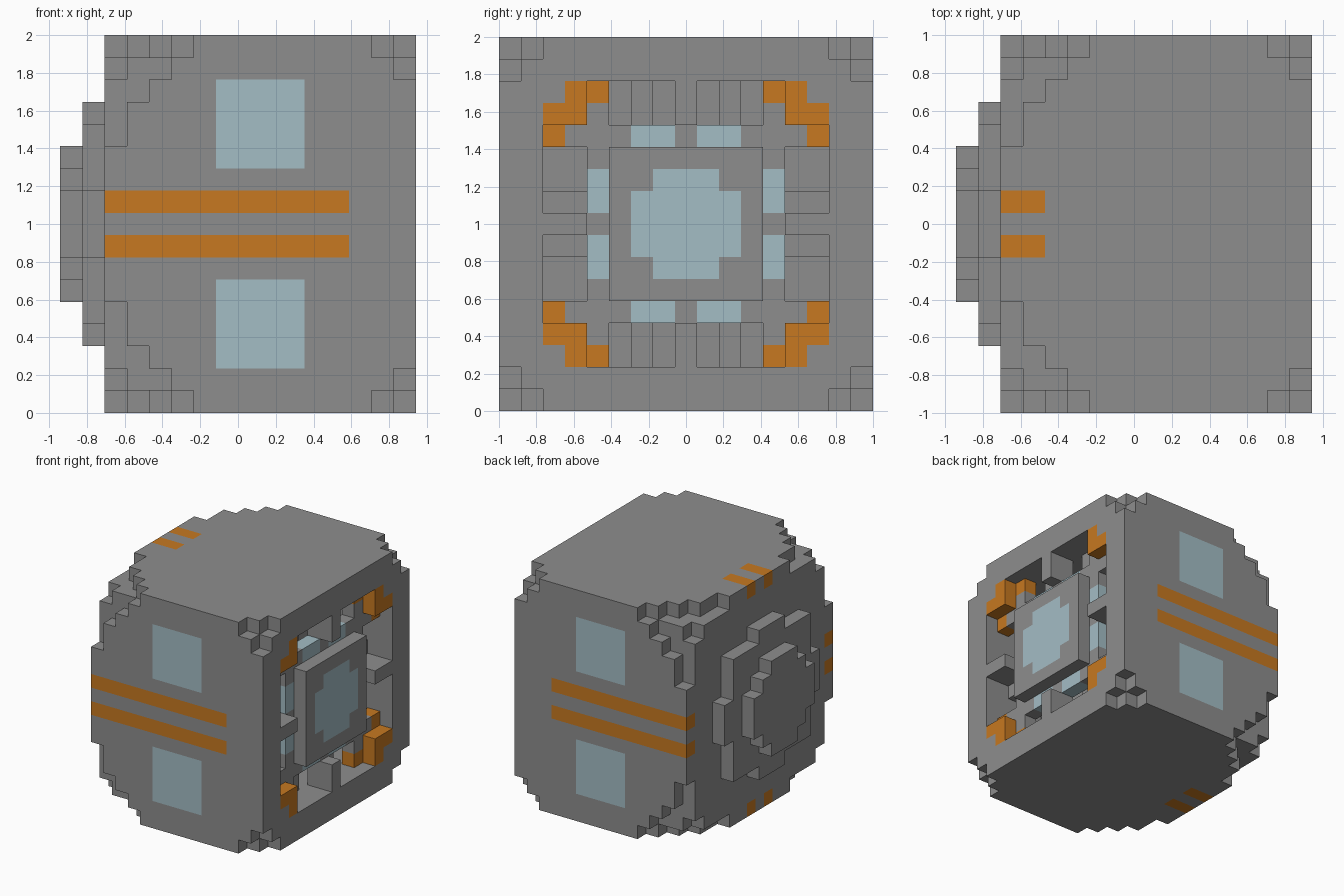
import bpy
import bmesh

U = 2 / 17          # size of one block
NX, N = 16, 17      # blocks along x, and along y and z

if "Cube" in bpy.data.objects:
    bpy.data.objects.remove(bpy.data.objects["Cube"], do_unlink=True)


def material(name, rgb):
    mat = bpy.data.materials.new(name)
    mat.use_nodes = True
    mat.diffuse_color = (*rgb, 1)
    mat.node_tree.nodes["Principled BSDF"].inputs["Base Color"].default_value = (*rgb, 1)
    return mat


MATERIALS = [material("grey hull", (0.27, 0.27, 0.27)),
             material("orange trim", (0.57, 0.19, 0.015)),
             material("pale blue glass", (0.37, 0.51, 0.56))]
GREY, ORANGE, GLASS = range(3)

parts = {}          # part name -> {block: colour}


def edge(v):
    """Distance in blocks from the nearer end of the y or z axis."""
    return min(v, N - 1 - v)


def off(v):
    """Distance in blocks from the middle of the y or z axis."""
    return abs(v - N // 2)


def add(part, layers, rule):
    """Fill the blocks of the given x layers for which rule gives a colour."""
    blocks = parts.setdefault(part, {})
    for i in layers:
        for j in range(N):
            for k in range(N):
                colour = rule(i, j, k)
                if colour is not None:
                    blocks[i, j, k] = colour


# Corner steps: rows removed at each corner, per layer from either end
RIGHT_STEPS = [(5, 2, 1, 1, 1), (3, 1, 1), (2, 1), (1,)]
LEFT_STEPS = [(2, 1), (1,)]


def chipped(steps, a, b):
    return b < len(steps) and a < steps[b]


def hull(i, j, k):
    a, b = edge(j), edge(k)
    d, e = i - 2, NX - 1 - i
    if d < len(RIGHT_STEPS) and chipped(RIGHT_STEPS[d], a, b):
        return None
    if e < len(LEFT_STEPS) and chipped(LEFT_STEPS[e], a, b):
        return None
    if i >= 11 and a >= 2 and b >= 2:       # open bay on the left side
        return None
    if a == 0 and off(k) == 1 and i <= 12:  # long stripes, front and back
        return ORANGE
    if b == 0 and off(j) == 1 and i <= 3:   # short stripes, top and bottom
        return ORANGE
    if a == 0 and 7 <= i <= 10 and 3 <= off(k) <= 6:
        return GLASS
    return GREY


add("hull", range(2, NX), hull)

# Stepped dome on the right side
add("dome_base", [1], lambda i, j, k: GREY if max(off(j), off(k)) <= 4
    or (max(off(j), off(k)) == 5 and min(off(j), off(k)) <= 1) else None)
add("dome_cap", [0], lambda i, j, k: GREY if max(off(j), off(k)) <= 3
    and off(j) + off(k) <= 4 else None)


# Corner brackets of the bay
def bracket(i, j, k):
    a, b = edge(j) - 2, edge(k) - 2
    size = 2 if i == NX - 1 else 3
    if not (0 <= a < size and 0 <= b < size) or (a == 2 and b == 2):
        return None
    return ORANGE if (a, b) in {(0, 1), (1, 0), (1, 1), (0, 2), (2, 0)} else GREY


add("bay_brackets", [14, 15], bracket)


# Plate with small windows round its rim, and the panel in front of it
def plate(i, j, k):
    far, near = max(off(j), off(k)), min(off(j), off(k))
    if far > 4:
        return None
    return GLASS if far == 4 and near in (1, 2) else GREY


def panel(i, j, k):
    far, near = max(off(j), off(k)), min(off(j), off(k))
    if far > 3:
        return None
    return GLASS if far <= 2 and near < 2 else GREY


add("bay_plate", [14], plate)
add("bay_panel", [15], panel)

# Struts joining the plate to the hull, and recessed ribs beside them
add("bay_struts", [14, 15], lambda i, j, k: GREY if min(off(j), off(k)) == 0
    and 5 <= max(off(j), off(k)) <= 6 else None)
add("bay_ribs", [13], lambda i, j, k: GREY
    if (off(j) == 2 and off(k) in (5, 6)) or (off(k) == 1 and off(j) in (5, 6)) else None)


# Build each part from the block sides that are not covered
SIDES = [(axis, s) for axis in range(3) for s in (0, 1)]
filled = set().union(*parts.values())


def side_corners(block, axis, s):
    u, v = (axis + 1) % 3, (axis + 2) % 3
    loop = [(0, 0), (1, 0), (1, 1), (0, 1)]
    for du, dv in loop if s else reversed(loop):
        p = list(block)
        p[axis] += s
        p[u] += du
        p[v] += dv
        yield tuple(p)


for name, blocks in parts.items():
    bm = bmesh.new()
    verts = {}
    for block, colour in blocks.items():
        for axis, s in SIDES:
            beside = list(block)
            beside[axis] += 1 if s else -1
            if tuple(beside) in filled:
                continue
            corners = []
            for p in side_corners(block, axis, s):
                if p not in verts:
                    verts[p] = bm.verts.new(((p[0] - NX / 2) * U, (p[1] - N / 2) * U, p[2] * U))
                corners.append(verts[p])
            bm.faces.new(corners).material_index = colour
    mesh = bpy.data.meshes.new(name)
    bm.to_mesh(mesh)
    bm.free()
    for mat in MATERIALS:
        mesh.materials.append(mat)
    bpy.context.collection.objects.link(bpy.data.objects.new(name, mesh))
